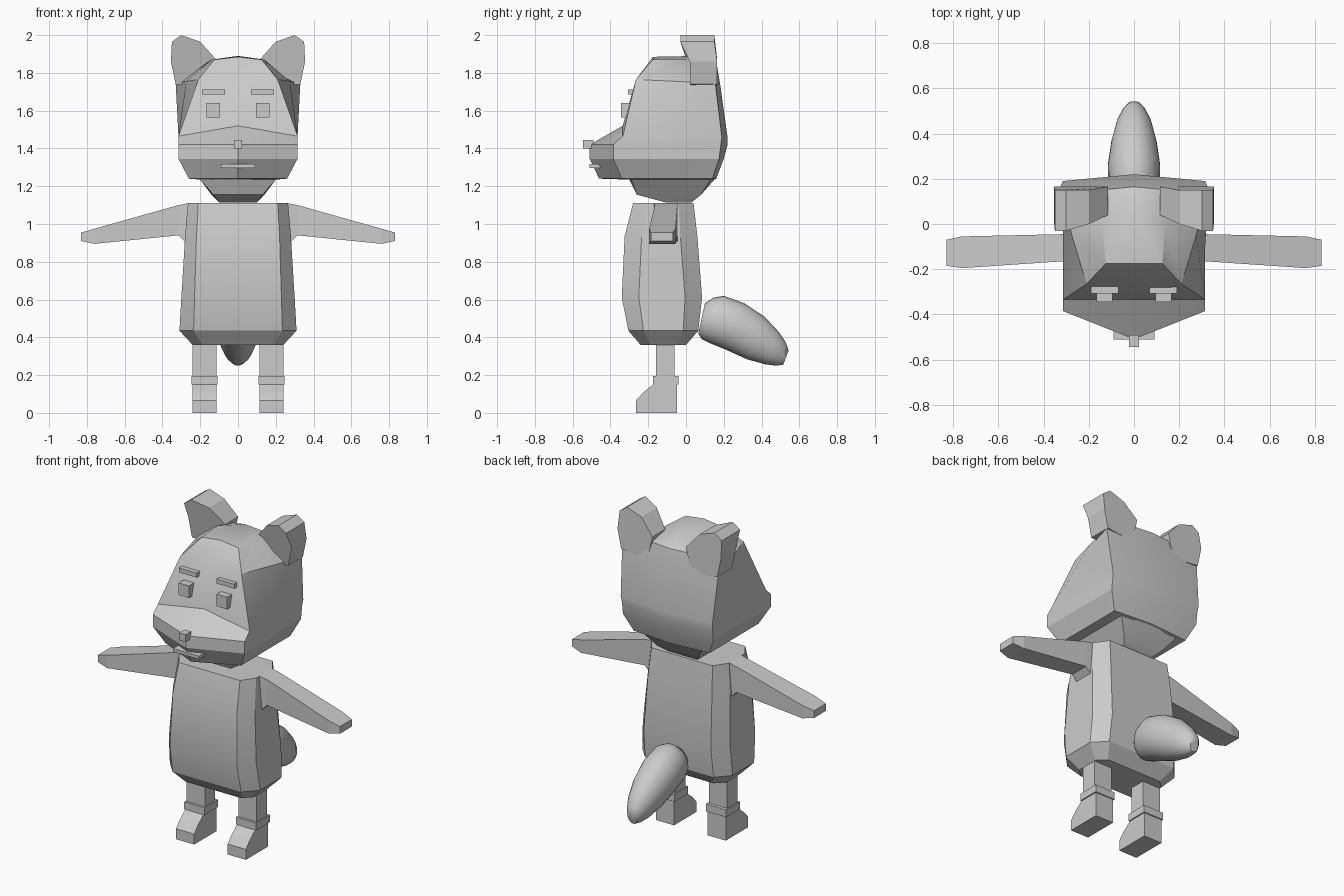
import bpy, bmesh, math
from mathutils import Vector

if "Cube" in bpy.data.objects:
    bpy.data.objects.remove(bpy.data.objects["Cube"])


def finish(name, bm, smooth=False):
    bmesh.ops.recalc_face_normals(bm, faces=bm.faces)
    me = bpy.data.meshes.new(name)
    bm.to_mesh(me)
    bm.free()
    ob = bpy.data.objects.new(name, me)
    bpy.context.collection.objects.link(ob)
    if smooth:
        bpy.ops.object.select_all(action='DESELECT')
        ob.select_set(True)
        bpy.context.view_layer.objects.active = ob
        bpy.ops.object.shade_smooth_by_angle(angle=math.radians(smooth))
    return ob


def loft(name, rings, smooth=False, apex=None):
    """Skin a stack of closed rings; the last end may close on an apex point."""
    bm = bmesh.new()
    vs = [[bm.verts.new(p) for p in r] for r in rings]
    n = len(vs[0])
    for a, b in zip(vs, vs[1:]):
        for i in range(n):
            j = (i + 1) % n
            bm.faces.new((a[i], a[j], b[j], b[i]))
    bm.faces.new(vs[0])
    if apex:
        t = bm.verts.new(apex)
        for i in range(n):
            bm.faces.new((vs[-1][i], vs[-1][(i + 1) % n], t))
    else:
        bm.faces.new(vs[-1])
    return finish(name, bm, smooth)


def box(name, x0, x1, y0, y1, z0, z1):
    return loft(name, [[(x0, y0, z), (x1, y0, z), (x1, y1, z), (x0, y1, z)] for z in (z0, z1)])


def full(half):
    """Complete a half ring (front centre to back centre) across x = 0."""
    return half + [(-x, y, z) for x, y, z in half[-2:0:-1]]


# head: flat lower rings (z, front y, corner x, corner y, back x, back y, back centre y)
low = [(1.115, -.11, .10, -.11, .10, .03, .03),
       (1.155, -.26, .13, -.26, .14, .08, .08),
       (1.235, -.30, .20, -.29, .20, .13, .15),
       (1.24, -.46, .26, -.34, .26, .14, .16),
       (1.345, -.51, .315, -.385, .31, .175, .20),
       (1.42, -.51, .315, -.385, .31, .185, .22)]
head = [full([(0, yf, z), (cx, cy, z), ((cx + bx) / 2, (cy + by) / 2, z), (bx, by, z), (0, yb, z)])
        for z, yf, cx, cy, bx, by, yb in low]
# face, brow and crown rings
head += [full(h) for h in (
    [(0, -.335, 1.52), (.315, -.335, 1.465), (.315, -.1, 1.46), (.315, .19, 1.46), (0, .22, 1.46)],
    [(0, -.265, 1.765), (.21, -.265, 1.765), (.275, -.05, 1.755), (.33, .155, 1.745), (0, .18, 1.745)],
    [(0, -.175, 1.885), (.125, -.175, 1.87), (.14, 0, 1.87), (.15, .15, 1.83), (0, .165, 1.83)])]
loft("head", head, 25, apex=(0, .07, 1.89))

# torso: rings (z, front y, back y, panel half width, side half width, chamfer depth)
torso = []
for z, yf, yb, px, sx, d in ((.36, -.24, .0, .19, .24, .05), (.435, -.305, .065, .235, .31, .08),
                             (.61, -.34, .085, .23, .30, .09), (.935, -.325, .06, .22, .28, .09),
                             (1.11, -.28, .04, .21, .265, .08)):
    torso.append(full([(0, yf, z), (px, yf, z), (sx, yf + d, z), (sx, yb - d, z), (px, yb, z), (0, yb, z)]))
loft("torso", torso, 25)

# ear outline: x, z, front y
ear = [(.33, 1.74, .02), (.355, 1.86, .02), (.35, 1.965, -.03), (.30, 2.0, -.03),
       (.20, 1.965, .0), (.115, 1.87, .04), (.15, 1.72, .05)]

for s, side in ((-1, "right"), (1, "left")):
    loft(side + "_ear", [[(s * x, y, z) for x, z, y in ear],
                         [(s * x, .15 if z > 1.9 else .165, z) for x, z, y in ear]])
    # arm, tapering from shoulder to hand
    loft(side + "_arm", [[(s * x, y0, z0), (s * x, y1, z0), (s * x, y1, z1), (s * x, y0, z1)]
                         for x, y0, y1, z0, z1 in ((.22, -.18, -.045, .86, 1.11), (.265, -.17, -.045, .89, 1.11),
                                                   (.315, -.165, -.045, .94, 1.10),
                                                   (.76, -.195, -.055, .895, .975),
                                                   (.83, -.185, -.07, .91, .955))])
    # leg, cuff and foot
    xs = sorted((s * .115, s * .24))
    box(side + "_leg", *xs, -.16, -.06, .14, .40)
    box(side + "_cuff", xs[0] - .007, xs[1] + .007, -.175, -.04, .15, .195)
    foot = [(-.265, 0), (-.265, .065), (-.23, .105), (-.175, .15), (-.047, .15), (-.047, 0)]
    loft(side + "_foot", [[(x, y, z) for y, z in foot] for x in xs])
    # eye and eyebrow
    box(side + "_eye", *sorted((s * .095, s * .167)), -.345, -.27, 1.565, 1.64)
    box(side + "_eyebrow", *sorted((s * .068, s * .19)), -.308, -.26, 1.685, 1.713)

# nose and mouth
box("nose", -.022, .022, -.545, -.49, 1.40, 1.445)
box("mouth", -.09, .09, -.51, -.44, 1.297, 1.317)

# tail: rings (top y, top z, bottom y, bottom z, half width)
tail = []
for ty, tz, by, bz, w in ((.10, .58, .065, .42, .07), (.145, .61, .085, .39, .095), (.20, .62, .125, .37, .112),
                          (.31, .58, .21, .335, .116), (.415, .51, .32, .285, .10),
                          (.49, .43, .42, .257, .076), (.53, .37, .48, .25, .05), (.543, .33, .515, .255, .028)):
    c = Vector((0, (ty + by) / 2, (tz + bz) / 2))
    r = Vector((0, (ty - by) / 2, (tz - bz) / 2))
    tail.append([c + r * math.cos(a) + Vector((w * math.sin(a), 0, 0))
                 for a in (2 * math.pi * i / 24 for i in range(24))])
loft("tail", tail, 50)
